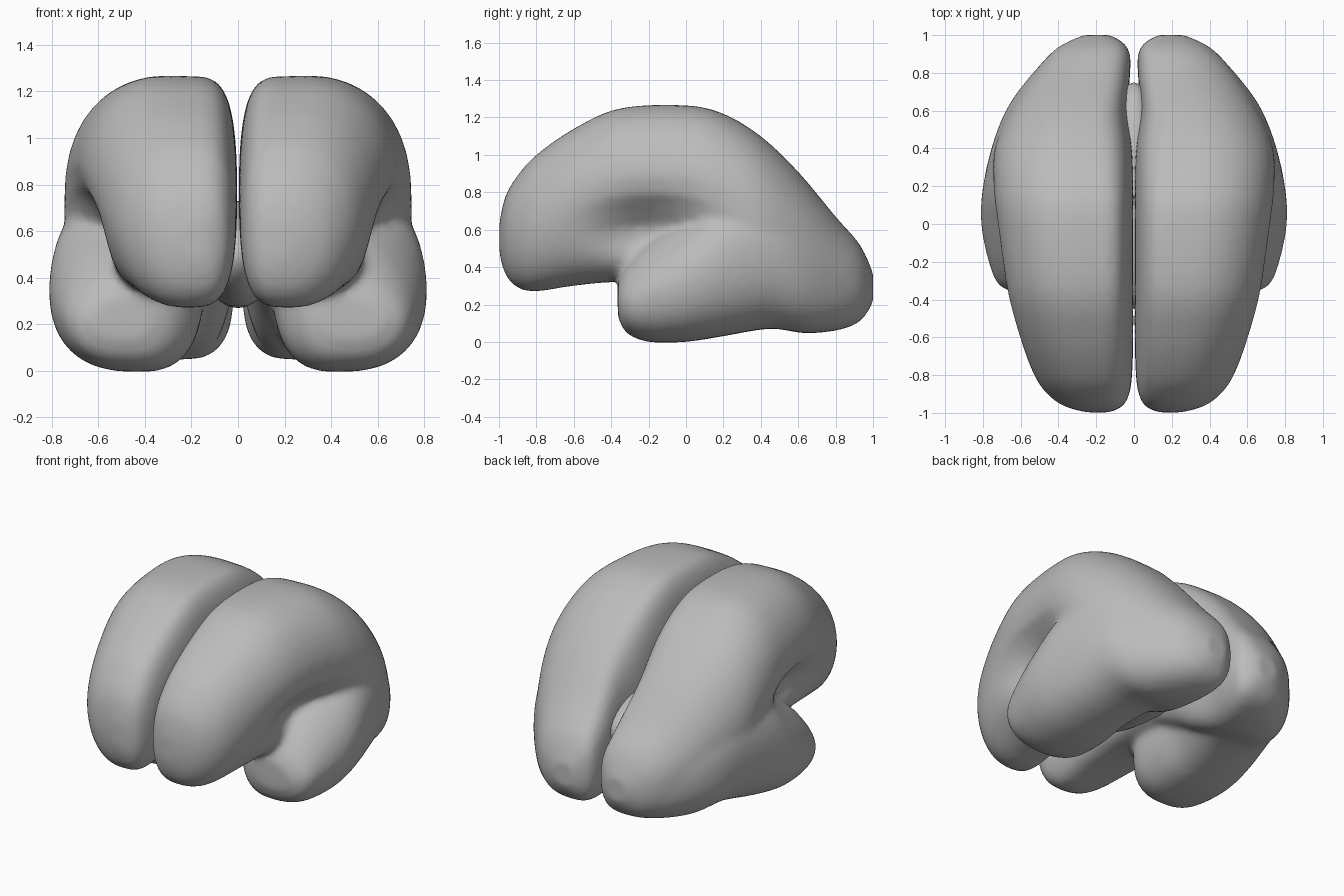
import bpy, bmesh
from math import sin, cos, pi, exp, copysign

cube = bpy.data.objects.get("Cube")
if cube:
    bpy.data.objects.remove(cube)

grey = bpy.data.materials.new("soft grey")
grey.use_nodes = True
grey.diffuse_color = (0.5, 0.5, 0.5, 1)
grey.node_tree.nodes["Principled BSDF"].inputs["Base Color"].default_value = (0.5, 0.5, 0.5, 1)

SIDES = 40


def power(v, e):
    return copysign(abs(v) ** e, v)


def ahead(y):
    """Goes smoothly from 1 in front to 0 behind."""
    return 1 / (1 + exp((y - 0.1) * 12))


def spline(rows, steps=4):
    """Catmull-Rom interpolation between the section rows."""
    out = []
    for i in range(len(rows) - 1):
        a, b, c, d = (rows[max(0, min(len(rows) - 1, i + k))] for k in (-1, 0, 1, 2))
        for s in range(steps):
            t = s / steps
            out.append([q + 0.5 * t * (r - p + t * (2 * p - 5 * q + 4 * r - u + t * (3 * (q - r) + u - p)))
                        for p, q, r, u in zip(a, b, c, d)])
    return out + [rows[-1]]


def loft(bm, rows, inner_round, shape):
    """Skin rounded sections (y, bottom, top, inner x, outer x)."""
    rings = []
    for y, low, high, inner, outer in spline(rows):
        ring = []
        for k in range(SIDES):
            a = 2 * pi * k / SIDES
            c, s = cos(a), sin(a)
            if c < 0:
                e = inner_round + 0.3 * y * y
            else:
                e = 0.92 if s > 0 else 0.78
            mid = inner + 0.42 * (outer - inner)
            z = (low + high) / 2 + (high - low) / 2 * power(s, 0.87)
            x = mid + (outer - mid if c > 0 else mid - inner) * power(c, e)
            ring.append(bm.verts.new((shape(x, y, z, c, s), y, z)))
        rings.append(ring)
    for r, q in zip(rings, rings[1:]):
        for k in range(SIDES):
            n = (k + 1) % SIDES
            bm.faces.new((r[k], r[n], q[n], q[k]))
    bm.faces.new(rings[0][::-1])
    bm.faces.new(rings[-1])


def lobe_shape(x, y, z, c, s):
    # narrow the underside in front, and hollow the flank above the temple
    if c > 0:
        x *= 1 - 0.07 * ahead(y) * max(0, -s)
        x -= 0.17 * c * exp(-((z - 0.6) / 0.15) ** 2 - ((y + 0.2) / 0.27) ** 2)
    return x


def temple_shape(x, y, z, c, s):
    # lean the upper part of the temple inward
    return x - 0.06 * ahead(y) * max(0, s) * max(0, c)


upper = [
    (-0.998, 0.47, 0.64, 0.13, 0.25),
    (-0.965, 0.36, 0.78, 0.06, 0.37),
    (-0.9, 0.29, 0.89, 0.025, 0.46),
    (-0.8, 0.27, 1.00, 0.01, 0.53),
    (-0.6, 0.30, 1.14, 0.004, 0.61),
    (-0.35, 0.32, 1.25, 0.004, 0.68),
    (0, 0.30, 1.265, 0.004, 0.73),
    (0.2, 0.22, 1.22, 0.004, 0.75),
    (0.4, 0.11, 1.10, 0.01, 0.74),
    (0.6, 0.05, 0.91, 0.035, 0.66),
    (0.8, 0.06, 0.67, 0.02, 0.53),
    (0.93, 0.11, 0.52, 0.03, 0.41),
    (1.0, 0.21, 0.37, 0.12, 0.27),
]
lower = [
    (-0.365, 0.14, 0.32, 0.37, 0.63),
    (-0.32, 0.05, 0.41, 0.27, 0.72),
    (-0.2, 0, 0.54, 0.18, 0.77),
    (0, 0, 0.67, 0.15, 0.81),
    (0.2, 0.03, 0.80, 0.14, 0.80),
    (0.45, 0.07, 0.84, 0.08, 0.74),
    (0.65, 0.045, 0.72, 0.04, 0.65),
    (0.85, 0.075, 0.54, 0.03, 0.49),
    (0.96, 0.15, 0.42, 0.08, 0.36),
]


def finish(name, bm):
    bmesh.ops.recalc_face_normals(bm, faces=bm.faces)
    mesh = bpy.data.meshes.new(name)
    bm.to_mesh(mesh)
    bm.free()
    mesh.materials.append(grey)
    mesh.shade_smooth()
    obj = bpy.data.objects.new(name, mesh)
    bpy.context.collection.objects.link(obj)
    return obj


# Both hemispheres: fused lobes, mirrored across the fissure
bm = bmesh.new()
loft(bm, upper, 0.33, lobe_shape)
loft(bm, lower, 0.75, temple_shape)
halves = finish("hemispheres", bm)
remesh = halves.modifiers.new("fuse", "REMESH")
remesh.mode = "VOXEL"
remesh.voxel_size = 0.02
remesh.use_smooth_shade = True
soften = halves.modifiers.new("soften", "SMOOTH")
soften.factor = 0.5
soften.iterations = 10
mirror = halves.modifiers.new("mirror", "MIRROR")
mirror.use_mirror_merge = False

# Central core joining the hemispheres
bm = bmesh.new()
bmesh.ops.create_uvsphere(bm, u_segments=32, v_segments=20, radius=1)
for v in bm.verts:
    v.co = (v.co.x * 0.16, 0.15 + v.co.y * 0.6, 0.5 + v.co.z * 0.23)
finish("central_core", bm)
